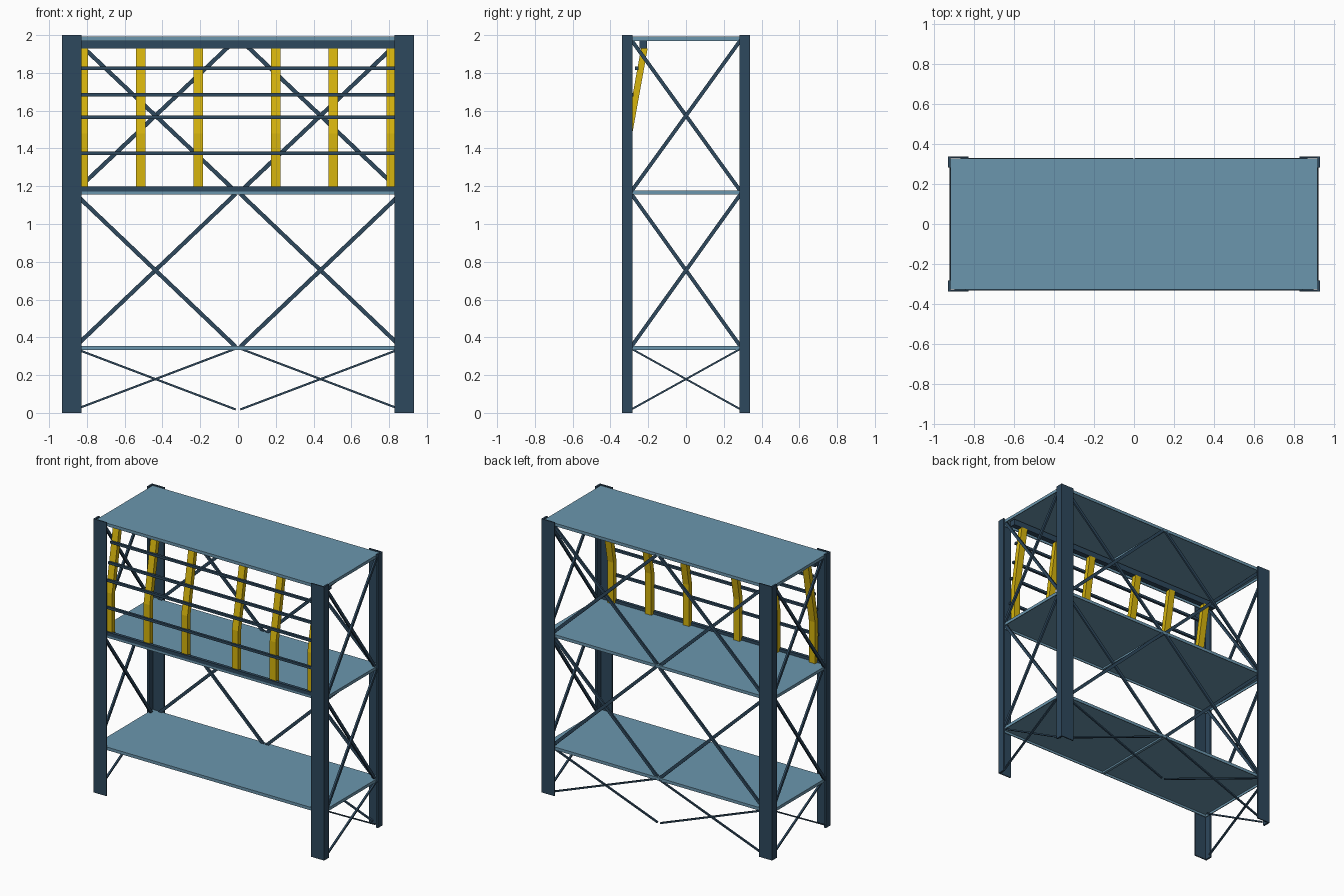
import bpy, bmesh, math
from mathutils import Vector, Matrix

if "Cube" in bpy.data.objects:
    bpy.data.objects.remove(bpy.data.objects["Cube"])


def material(name, rgb):
    m = bpy.data.materials.new(name)
    m.diffuse_color = (*rgb, 1)
    m.use_nodes = True
    m.node_tree.nodes["Principled BSDF"].inputs["Base Color"].default_value = m.diffuse_color
    return m


NAVY = material("dark navy steel", (0.027, 0.065, 0.110))
BLUE = material("light blue steel", (0.147, 0.305, 0.420))
YELLOW = material("safety yellow", (0.68, 0.46, 0.004))


def finish(bm, name, mat):
    bmesh.ops.recalc_face_normals(bm, faces=bm.faces)
    me = bpy.data.meshes.new(name)
    bm.to_mesh(me)
    bm.free()
    me.materials.append(mat)
    ob = bpy.data.objects.new(name, me)
    bpy.context.collection.objects.link(ob)
    return ob


def add_box(bm, lo, hi):
    lo, hi = Vector(lo), Vector(hi)
    d = hi - lo
    bmesh.ops.create_cube(bm, size=1, matrix=Matrix.Translation((lo + hi) / 2) @ Matrix.Diagonal((*d, 1)))


def extrude(name, pts, vec, mat):
    bm = bmesh.new()
    f = bm.faces.new([bm.verts.new(p) for p in pts])
    r = bmesh.ops.extrude_face_region(bm, geom=[f])
    bmesh.ops.translate(bm, vec=vec, verts=[v for v in r["geom"] if isinstance(v, bmesh.types.BMVert)])
    # the source face is kept by the extrusion and closes the solid
    return finish(bm, name, mat)


def bar(name, a, b, normal, width, depth):
    """Flat brace from a to b; depth runs along normal."""
    a, b, n = Vector(a), Vector(b), Vector(normal)
    side = (b - a).normalized().cross(n) * width / 2
    off = n * depth / 2
    return extrude(name, [a + side - off, b + side - off, b - side - off, a - side - off], n * depth, NAVY)


# Corner posts: L-shaped angle profiles
profile = [(0.933, 0.338), (0.828, 0.338), (0.828, 0.330), (0.920, 0.330), (0.920, 0.283), (0.933, 0.283)]
for sx in (-1, 1):
    for sy in (-1, 1):
        extrude("corner_post", [(x * sx, y * sy, 0) for x, y in profile], (0, 0, 2), NAVY)

# Shelves: thin trays with folded lips and a cross beam underneath
LEVELS = (0.355, 1.177, 1.992)
X, Y, H, T = 0.920, 0.329, 0.022, 0.006
for z in LEVELS:
    bm = bmesh.new()
    add_box(bm, (-X, -Y, z - T), (X, Y, z))
    for s in (-1, 1):
        add_box(bm, (-X, min(s * Y, s * (Y - T)), z - H), (X, max(s * Y, s * (Y - T)), z - T))
        add_box(bm, (min(s * X, s * (X - T)), -Y + T, z - H), (max(s * X, s * (X - T)), Y - T, z - T))
    add_box(bm, (-0.01, -Y + T, z - H + 0.004), (0.01, Y - T, z - T))
    finish(bm, "shelf", BLUE)

# Cross braces: two crosses per level at the back, one at each end
bottoms = (0.018, 0.350, 1.172)
tops = (0.340, 1.160, 1.975)
for i, (lo, hi) in enumerate(zip(bottoms, tops)):
    w = 0.011 if i == 0 else 0.022
    for s in (-1, 1):
        for a, b, y in ((lo, hi, 0.324), (hi, lo, 0.312)):
            bar("back_brace", (s * 0.862, y, a), (s * 0.012, y, b), (0, 1, 0), w, 0.012)
        for a, b, x in ((lo, hi, 0.918), (hi, lo, 0.904)):
            bar("end_brace", (s * x, -0.290, a), (s * x, 0.290, b), (1, 0, 0), w * 0.9, 0.014)

# Guard uprights: vertical below, leaning back above
BEND, FRONT, THICK = 1.48, -0.319, 0.035
TOP_Z = 1.93


def front_y(z):
    return FRONT + max(0, z - BEND) * 0.18


for x in (-0.82, -0.515, -0.21, 0.2, 0.505, 0.81):
    side = [(FRONT, 1.177), (FRONT, BEND), (front_y(TOP_Z), TOP_Z),
            (front_y(TOP_Z) + THICK, TOP_Z), (FRONT + THICK, BEND), (FRONT + THICK, 1.177)]
    extrude("guard_upright", [(x - 0.025, y, z) for y, z in side], (0.05, 0, 0), YELLOW)

# Horizontal guard rails across the front of the uprights
for z in (1.375, 1.565, 1.685, 1.825):
    bm = bmesh.new()
    y = front_y(z) - 0.004
    add_box(bm, (-0.845, y - 0.009, z - 0.009), (0.845, y + 0.009, z + 0.009))
    finish(bm, "guard_rail", NAVY)

# Lower and upper carrying rails of the guard
bm = bmesh.new()
add_box(bm, (-0.9, -0.331, 1.172), (0.9, -0.308, 1.198))
finish(bm, "lower_guard_rail", NAVY)
bm = bmesh.new()
add_box(bm, (-0.9, -0.246, 1.928), (0.9, -0.206, 1.971))
finish(bm, "upper_guard_rail", NAVY)
